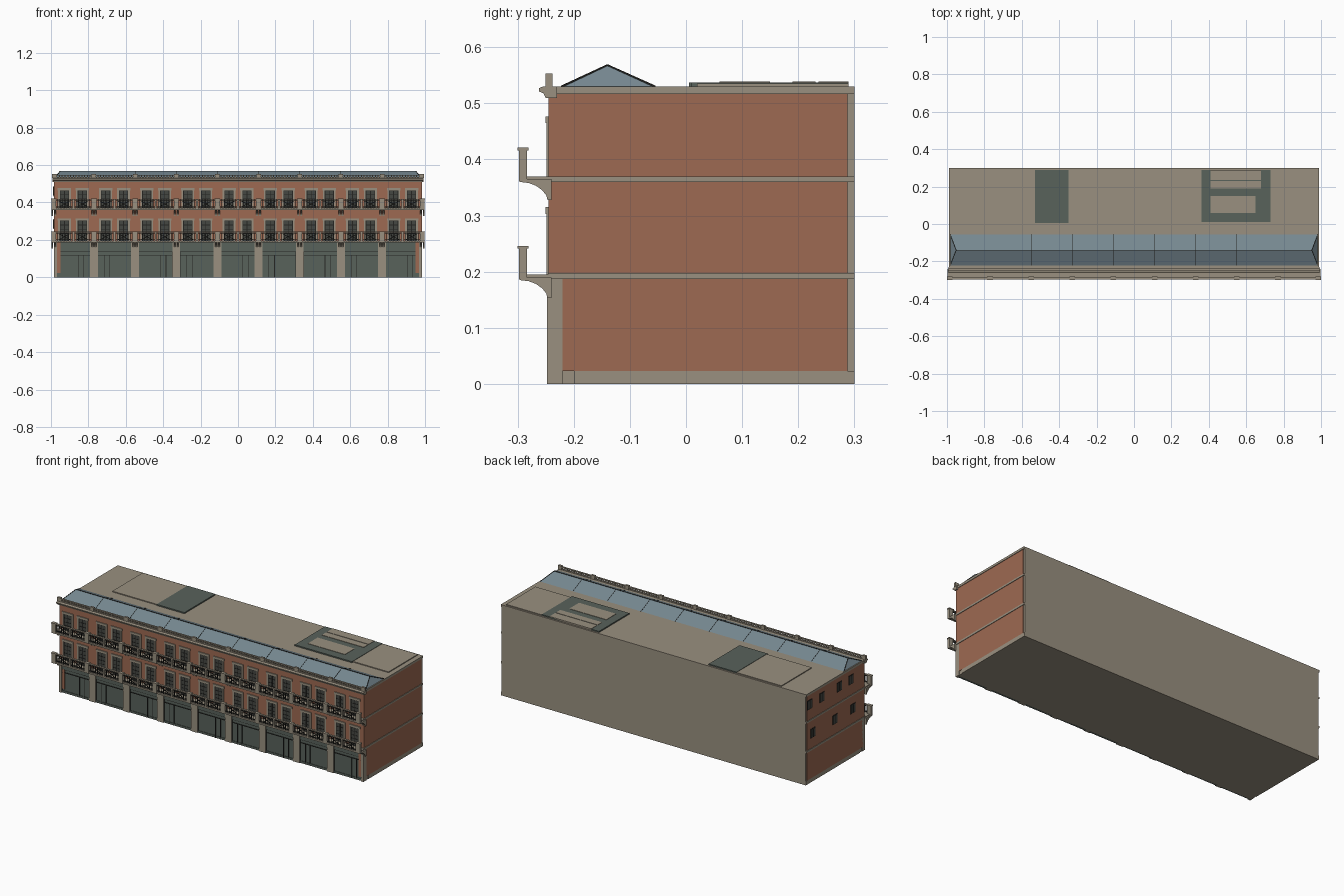
import bpy, bmesh
from mathutils import Matrix, Vector

if "Cube" in bpy.data.objects:
    bpy.data.objects.remove(bpy.data.objects["Cube"])


def material(name, rgb):
    m = bpy.data.materials.new(name)
    m.use_nodes = True
    m.diffuse_color = (*rgb, 1)
    b = m.node_tree.nodes["Principled BSDF"]
    b.inputs["Base Color"].default_value = (*rgb, 1)
    b.inputs["Roughness"].default_value = 0.8
    return m


STONE = material("warm stone", (0.32, 0.28, 0.215))
BRICK = material("red brick", (0.34, 0.142, 0.084))
GLASS = material("blue roof glass", (0.18, 0.245, 0.28))
GREEN = material("dark green panel", (0.098, 0.122, 0.105))
PANE = material("dark window pane", (0.06, 0.063, 0.055))
IRON = material("black iron", (0.018, 0.018, 0.016))


class Part:
    """Collects simple solids into one object."""

    def __init__(self, name, mat):
        self.name, self.mat, self.bm = name, mat, bmesh.new()

    def box(self, x0, x1, y0, y1, z0, z1):
        size = Matrix.Diagonal((x1 - x0, y1 - y0, z1 - z0, 1))
        mid = Matrix.Translation(((x0 + x1) / 2, (y0 + y1) / 2, (z0 + z1) / 2))
        bmesh.ops.create_cube(self.bm, size=1, matrix=mid @ size)

    def bar(self, a, b, t):
        a, b = Vector(a), Vector(b)
        d = b - a
        m = Matrix.Translation((a + b) / 2) @ d.to_track_quat("Z", "Y").to_matrix().to_4x4()
        bmesh.ops.create_cube(self.bm, size=1, matrix=m @ Matrix.Diagonal((t, t, d.length, 1)))

    def extrude(self, profile, x0, x1):
        f = self.bm.faces.new([self.bm.verts.new((x0, y, z)) for y, z in profile])
        g = bmesh.ops.extrude_face_region(self.bm, geom=[f])["geom"]
        moved = [v for v in g if isinstance(v, bmesh.types.BMVert)]
        bmesh.ops.translate(self.bm, verts=moved, vec=(x1 - x0, 0, 0))

    def done(self):
        bmesh.ops.recalc_face_normals(self.bm, faces=self.bm.faces)
        me = bpy.data.meshes.new(self.name)
        self.bm.to_mesh(me)
        self.bm.free()
        me.materials.append(self.mat)
        ob = bpy.data.objects.new(self.name, me)
        bpy.context.collection.objects.link(ob)
        return ob


W = 0.985                      # half length of the building
BAYS, STEP = 9, 0.22
EDGES = [(i - BAYS / 2) * STEP for i in range(BAYS + 1)]
CENTRES = [e + STEP / 2 for e in EDGES[:-1]]
FLOORS = [0.195, 0.37]         # balcony floor heights
WINDOW_TOPS = [0.315, 0.477]

# Main block with brick front and side walls
body = Part("main_block", STONE)
body.box(-W + 0.003, W - 0.003, -0.236, 0.3, 0, 0.53)
body.done()

walls = Part("brick_walls", BRICK)
walls.box(-W + 0.002, W - 0.002, -0.245, -0.2, 0.187, 0.517)
for s in (-1, 1):
    walls.box(*sorted((s * 0.95, s * W)), -0.244, 0.288, 0.023, 0.517)
walls.done()

# Stone string courses and base on the end walls
bands = Part("stone_bands", STONE)
for s in (-1, 1):
    x = sorted((s * 0.96, s * (W + 0.003)))
    for z0, z1 in ((0.187, 0.198), (0.36, 0.37), (0.517, 0.53)):
        bands.box(*x, -0.246, 0.3, z0, z1)
bands.box(-W, W, -0.2, 0.3, 0, 0.023)
bands.done()

# Ground floor shopfronts and pilasters
shops = Part("shopfront_panels", GREEN)
frames = Part("shopfront_frames", IRON)
pilasters = Part("pilasters", STONE)
for i, c in enumerate(CENTRES):
    a, b = c - 0.09, c + 0.09
    shops.box(a - 0.01, b + 0.01, -0.24, -0.23, 0, 0.187)
    shops.box(a, b, -0.244, -0.23, 0.138, 0.187)
    shops.box(a, b, -0.243, -0.23, 0, 0.012)
    for z in (0.136, 0.117):
        frames.box(a, b, -0.244, -0.239, z, z + 0.003)
    flip = 1 if i % 2 == 0 else -1
    for off in (0.025, 0.055):
        frames.box(c + flip * off - 0.0015, c + flip * off + 0.0015, -0.244, -0.239, 0, 0.117)
    for x in (a, b):
        frames.box(x - 0.002, x + 0.002, -0.244, -0.239, 0, 0.136)
for e in EDGES:
    a, b = max(e - 0.021, -W), min(e + 0.021, W)
    pilasters.box(a, b, -0.248, -0.22, 0, 0.19)
pilasters.done()
shops.done()
frames.done()

# Front windows, two to a bay on both upper floors
surrounds = Part("window_surrounds", STONE)
panes = Part("window_panes", PANE)
bars = Part("window_bars", IRON)
for c in CENTRES:
    for x in (c - 0.048, c + 0.048):
        for z0, z1 in zip(FLOORS, WINDOW_TOPS):
            for s in (-1, 1):
                surrounds.box(*sorted((x + s * 0.025, x + s * 0.034)), -0.249, -0.24, z0, z1 - 0.008)
            surrounds.box(x - 0.036, x + 0.036, -0.25, -0.24, z1 - 0.012, z1)
            panes.box(x - 0.026, x + 0.026, -0.2462, -0.24, z0, z1 - 0.01)
            for k in (-0.023, 0, 0.023):
                bars.box(x + k - 0.002, x + k + 0.002, -0.248, -0.24, z0, z1 - 0.012)
            for k in (0.015, 0.037, 0.06, 0.08):
                bars.box(x - 0.025, x + 0.025, -0.2475, -0.24, z1 - k, z1 - k + 0.003)

# Small windows on the left-hand end wall
for z, ys in ((0.46, (0.265, 0.15, -0.01, -0.115)), (0.285, (0.235, 0.03, -0.135))):
    for y in ys:
        bars.box(-W - 0.002, -W + 0.01, y - 0.022, y + 0.022, z - 0.027, z + 0.027)
        panes.box(-W - 0.003, -W + 0.01, y - 0.018, y + 0.018, z - 0.023, z + 0.023)
        bars.box(-W - 0.004, -W + 0.01, y - 0.0015, y + 0.0015, z - 0.023, z + 0.023)
surrounds.done()
panes.done()
bars.done()

# Balconies: slab, curved brackets, posts and iron railings
slabs = Part("balcony_slabs", STONE)
brackets = Part("balcony_brackets", STONE)
posts = Part("balcony_posts", STONE)
rails = Part("balcony_railings", IRON)
for z in FLOORS:
    slabs.box(-W - 0.005, W + 0.005, -0.297, -0.24, z - 0.009, z)
    slabs.box(-W, W, -0.298, -0.286, z + 0.045, z + 0.049)
    curve = [(-0.24, z - 0.005), (-0.296, z - 0.005), (-0.296, z - 0.01), (-0.28, z - 0.012),
             (-0.267, z - 0.017), (-0.256, z - 0.025), (-0.249, z - 0.034), (-0.247, z - 0.042),
             (-0.24, z - 0.042)]
    for e in EDGES:
        x = max(min(e, W), -W)
        for s in (-1, 1):
            brackets.extrude(curve, x + s * 0.008 - 0.005, x + s * 0.008 + 0.005)
        posts.box(x - 0.013, x + 0.013, -0.298, -0.283, z - 0.009, z + 0.047)
        posts.box(x - 0.015, x + 0.015, -0.3, -0.281, z + 0.046, z + 0.051)
    for c in CENTRES:
        rails.box(c - 0.1, c + 0.1, -0.294, -0.29, z + 0.004, z + 0.008)
        rails.box(c - 0.1, c + 0.1, -0.294, -0.29, z + 0.037, z + 0.04)
        posts.box(c - 0.005, c + 0.005, -0.297, -0.287, z, z + 0.046)
        for k in range(-6, 7):
            x = c + k * 0.0145
            rails.box(x - 0.0015, x + 0.0015, -0.2935, -0.2905, z, z + 0.046)
        for x in (c - 0.048, c + 0.048):
            for s in (-1, 1):
                rails.bar((x - 0.03, -0.292, z + 0.022 - s * 0.016),
                          (x + 0.03, -0.292, z + 0.022 + s * 0.016), 0.003)
for part in (slabs, brackets, posts, rails):
    part.done()

# Cornice and low roof parapet
cornice = Part("cornice", STONE)
cornice.extrude([(-0.23, 0.51), (-0.25, 0.51), (-0.254, 0.518), (-0.262, 0.521),
                 (-0.262, 0.527), (-0.255, 0.53), (-0.23, 0.53)], -W - 0.008, W + 0.008)
cornice.done()
parapet = Part("roof_parapet", STONE)
parapet.box(-W, W, -0.248, -0.24, 0.53, 0.535)
parapet.box(-W, W, -0.249, -0.239, 0.543, 0.548)
for e in EDGES:
    x = max(min(e, W - 0.002), 0.002 - W)
    parapet.box(x - 0.012, x + 0.012, -0.25, -0.238, 0.53, 0.553)
for c in CENTRES:
    for k in range(-6, 7):
        parapet.box(c + k * 0.015 - 0.003, c + k * 0.015 + 0.003, -0.247, -0.241, 0.534, 0.544)
parapet.done()

# Long hipped glass roof
Y0, YM, Y1, ZB, ZR = -0.222, -0.14, -0.055, 0.53, 0.568
glass = Part("glass_roof", GLASS)
glass.extrude([(Y0, ZB), (Y1, ZB), (YM, ZR)], -0.982, 0.982)
for v in glass.bm.verts:
    if v.co.z > ZR - 0.001:
        v.co.x *= 0.968
glass.done()
glazing = Part("roof_glazing_bars", IRON)
glazing.bar((-0.95, YM, ZR), (0.95, YM, ZR), 0.003)
for s in (-1, 1):
    for y in (Y0, Y1):
        glazing.bar((s * 0.982, y, ZB), (s * 0.95, YM, ZR), 0.003)
for e in EDGES[1:-1]:
    for y in (Y0, Y1):
        glazing.bar((e, y, ZB), (e, YM, ZR), 0.002)
glazing.done()

# Raised flat roof panels and skylights
plates = Part("flat_roof_plates", STONE)
plates.box(-0.82, -0.53, 0.01, 0.29, 0.525, 0.535)
plates.box(0.73, 0.96, 0.02, 0.29, 0.525, 0.535)
plates.box(0.41, 0.65, 0.06, 0.15, 0.53, 0.539)
plates.box(0.41, 0.68, 0.19, 0.231, 0.53, 0.539)
plates.box(0.41, 0.68, 0.236, 0.29, 0.53, 0.539)
plates.done()
green = Part("green_roof_panels", GREEN)
green.box(-0.53, -0.35, 0.005, 0.29, 0.525, 0.537)
green.box(0.36, 0.73, 0.01, 0.29, 0.525, 0.537)
green.done()
